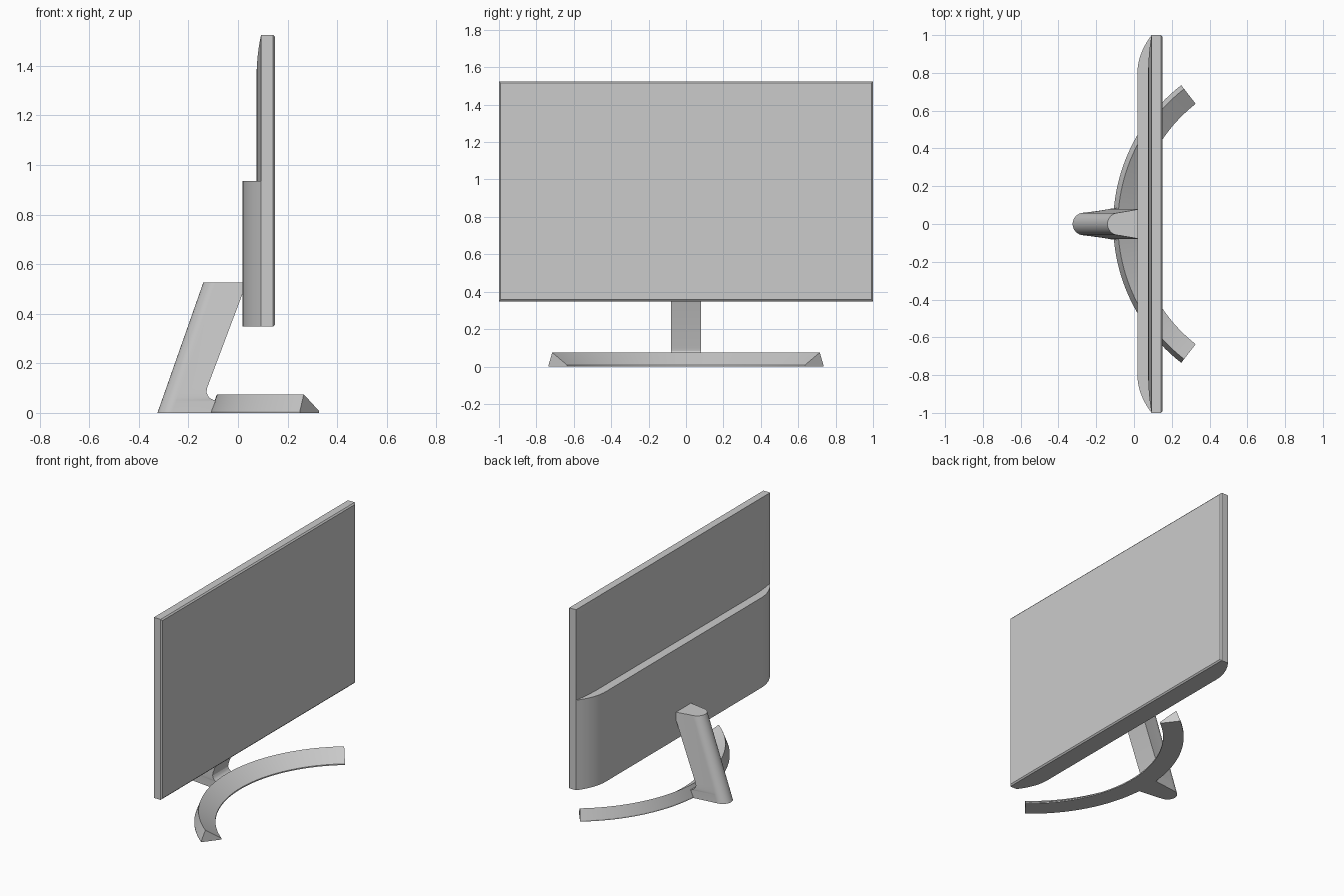
import bpy, bmesh
from math import sin, cos, pi, radians

if "Cube" in bpy.data.objects:
    bpy.data.objects.remove(bpy.data.objects["Cube"])


def loft(name, rings, angle=25):
    """Skin a stack of matching closed rings and cap both ends."""
    bm = bmesh.new()
    rows = [[bm.verts.new(p) for p in ring] for ring in rings]
    n = len(rows[0])
    for a, b in zip(rows, rows[1:]):
        for i in range(n):
            j = (i + 1) % n
            bm.faces.new((a[i], a[j], b[j], b[i]))
    bm.faces.new(rows[0][::-1])
    bm.faces.new(rows[-1])
    bmesh.ops.recalc_face_normals(bm, faces=bm.faces[:])
    mesh = bpy.data.meshes.new(name)
    bm.to_mesh(mesh)
    bm.free()
    obj = bpy.data.objects.new(name, mesh)
    bpy.context.collection.objects.link(obj)
    bpy.ops.object.select_all(action='DESELECT')
    obj.select_set(True)
    bpy.context.view_layer.objects.active = obj
    bpy.ops.object.shade_smooth_by_angle(angle=radians(angle))
    return obj


def rect(x, half_y, z0, z1):
    return [(x, -half_y, z0), (x, half_y, z0), (x, half_y, z1), (x, -half_y, z1)]


# Screen panel with a chamfered front edge
BOTTOM, TOP, BACK = 0.348, 1.525, 0.093
loft("screen_panel", [
    rect(BACK, 1.0, BOTTOM, TOP),
    rect(0.142, 1.0, BOTTOM, TOP),
    rect(0.15, 0.991, BOTTOM + 0.009, TOP - 0.009),
])

# Thin upper back cover, curving out to the top and side edges
STEPS = 10
rings = []
for i in range(STEPS + 1):
    t = 1 - i / STEPS
    rings.append(rect(0.075 + (BACK - 0.075) * t * t, 0.8 + 0.2 * t,
                      0.9, TOP - 0.17 * (1 - t)))
loft("upper_back_cover", rings)

# Deep lower back housing, rounded at both sides
side = [(0.018 + (BACK - 0.018) * (i / STEPS) ** 2, 0.8 + 0.2 * i / STEPS)
        for i in range(STEPS + 1)]
plan = side + [(x, -y) for x, y in reversed(side)]
loft("lower_back_housing", [[(x, y, z) for x, y in plan] for z in (BOTTOM, 0.935)])


# Leaning stand neck with a rounded back and a fillet into the base
def neck_section(z, front, half_front):
    r = 0.06
    cx = -0.325 + 0.352 * z + r
    arc = [(cx - r * sin(pi * k / 16), r * cos(pi * k / 16), z) for k in range(17)]
    return arc + [(front, -half_front, z), (front, half_front, z)]


loft("stand_neck", [neck_section(*s) for s in (
    (0.0, -0.06, 0.085), (0.048, -0.075, 0.085), (0.052, -0.1, 0.083),
    (0.06, -0.114, 0.082), (0.07, -0.122, 0.081), (0.083, -0.127, 0.08),
    (0.1, -0.125, 0.08), (0.525, 0.035, 0.08))])

# Curved foot: a wedge section swept along an arc
CENTRE_X, SWEEP = 0.82, radians(52.2)
wedge = [(0.93, 0.0), (0.93, 0.008), (0.905, 0.075), (0.805, 0.008), (0.805, 0.0)]
rings = []
for i in range(49):
    a = -SWEEP + 2 * SWEEP * i / 48
    rings.append([(CENTRE_X - r * cos(a), r * sin(a), z) for r, z in wedge])
loft("curved_foot", rings, 15)
